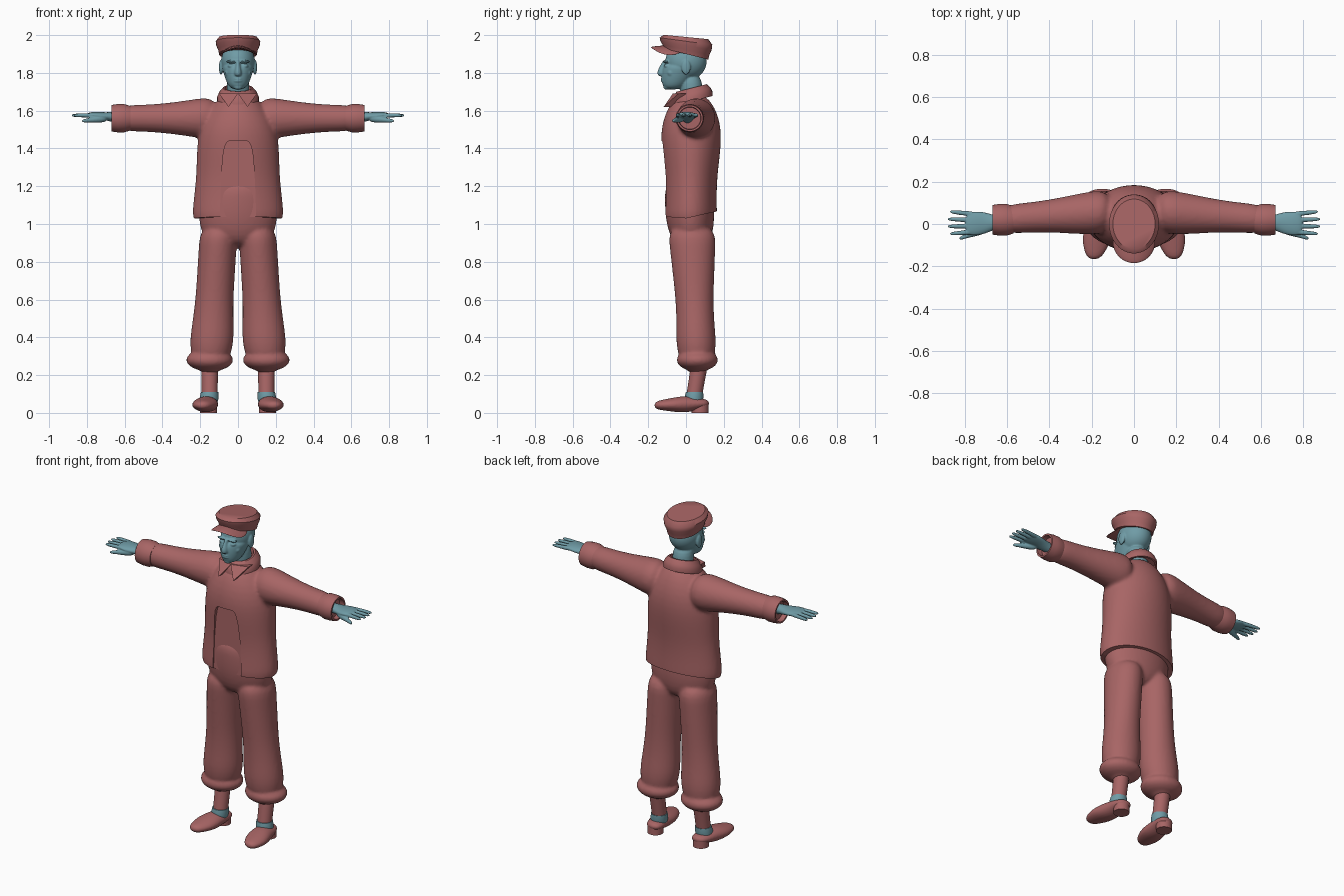
import bpy, bmesh
from math import cos, sin, tau
from mathutils import Matrix, Vector

if "Cube" in bpy.data.objects:
    bpy.data.objects.remove(bpy.data.objects["Cube"])


def material(name, red, green, blue):
    mat = bpy.data.materials.new(name)
    mat.use_nodes = True
    colour = (red, green, blue, 1)
    mat.diffuse_color = colour
    mat.node_tree.nodes["Principled BSDF"].inputs["Base Color"].default_value = colour
    return mat


cloth = material("dusty red cloth", .39, .13, .13)
skin = material("blue grey skin", .16, .33, .38)


def bridge(bm, rows):
    """Skin neighbouring rings of points and close both ends."""
    rows = [[bm.verts.new(point) for point in row] for row in rows]
    for low, high in zip(rows, rows[1:]):
        for i in range(len(low)):
            bm.faces.new((low[i - 1], low[i], high[i], high[i - 1]))
    bm.faces.new(rows[0])
    bm.faces.new(rows[-1])


def tube(bm, start, end, wide, deep=1, sides=32):
    """Evenly spaced oval rings; deep is a ratio to the widths or its own list."""
    start, end = Vector(start), Vector(end)
    span = end - start
    main = max(range(3), key=lambda k: abs(span[k]))
    across, along = [k for k in range(3) if k != main]
    if not isinstance(deep, list):
        deep = [width * deep for width in wide]
    rows = []
    for step, (width, depth) in enumerate(zip(wide, deep)):
        centre = start + span * step / (len(wide) - 1)
        row = []
        for i in range(sides):
            point = centre.copy()
            point[across] += width * cos(tau * i / sides)
            point[along] += depth * sin(tau * i / sides)
            row.append(point)
        rows.append(row)
    bridge(bm, rows)


def prism(bm, outline, axis, start, end):
    """Straight extrusion of an outline along the x or y axis."""
    bridge(bm, [[(p, d, q) if axis == "y" else (d, p, q) for p, q in outline]
                for d in (start, end)])


def blob(bm, centre, radii):
    matrix = Matrix.Translation(centre) @ Matrix.Diagonal((*radii, 1))
    bmesh.ops.create_uvsphere(bm, u_segments=32, v_segments=16, radius=1, matrix=matrix)


def mirror(bm):
    geometry = bm.verts[:] + bm.edges[:] + bm.faces[:]
    copy = bmesh.ops.duplicate(bm, geom=geometry)["geom"]
    for item in copy:
        if isinstance(item, bmesh.types.BMVert):
            item.co.x = -item.co.x


def hollow_ends(bm):
    """Sink the end faces so that a rim is left around them."""
    bmesh.ops.recalc_face_normals(bm, faces=bm.faces)
    ends = [face for face in bm.faces if len(face.verts) > 4]
    bmesh.ops.inset_individual(bm, faces=ends, thickness=.01)
    bmesh.ops.inset_individual(bm, faces=ends, thickness=.002, depth=-.03)


def make(name, bm, mat, voxel=0, cutters=()):
    """Create the object; a voxel size fuses its pieces into one soft skin."""
    bmesh.ops.recalc_face_normals(bm, faces=bm.faces)
    mesh = bpy.data.meshes.new(name)
    bm.to_mesh(mesh)
    bm.free()
    obj = bpy.data.objects.new(name, mesh)
    bpy.context.collection.objects.link(obj)
    if voxel:
        obj.modifiers.new("round", "SUBSURF").levels = 2
        fuse = obj.modifiers.new("fuse", "REMESH")
        fuse.mode = "VOXEL"
        fuse.voxel_size = voxel
        relax = obj.modifiers.new("relax", "SMOOTH")
        relax.factor = .5
        relax.iterations = 4
    for cutter in cutters:
        cutter.hide_render = True
        cut = obj.modifiers.new("cut", "BOOLEAN")
        cut.operation, cut.solver, cut.object = "DIFFERENCE", "EXACT", cutter
    bpy.context.view_layer.update()
    graph = bpy.context.evaluated_depsgraph_get()
    final = bpy.data.meshes.new_from_object(obj.evaluated_get(graph))
    obj.modifiers.clear()
    obj.data = final
    final.materials.clear()
    final.materials.append(mat)
    final.polygons.foreach_set("material_index", [0] * len(final.polygons))
    for cutter in cutters:
        bpy.data.objects.remove(cutter)
    bpy.ops.object.select_all(action="DESELECT")
    obj.select_set(True)
    bpy.context.view_layer.objects.active = obj
    bpy.ops.object.shade_smooth_by_angle(angle=.75)
    return obj


# Trousers: two legs with gathered bottoms, fused with the hips
bm = bmesh.new()
tube(bm, (.15, .06, .2), (.1, .03, 1), [.06, .12, .11, .1, .1, .1, .1],
     [.06, .11, .1, .1, .11, .12, .13])
blob(bm, (.15, .06, .28), (.125, .11, .06))
mirror(bm)
tube(bm, (0, .03, .87), (0, .01, 1.25), [.16, .21, .21, .18], [.09, .13, .13, .12])
make("trousers", bm, cloth, voxel=.01)

# Jacket: torso and sleeves fused, with an arched front opening and a sloping hem
bm = bmesh.new()
steps = [i / 10 for i in range(-10, 11)]
prism(bm, [(t / 10, 1.44 - t ** 8 / 2) for t in steps], "y", -.4, -.1)
arch = make("arch_cutter", bm, cloth)
bm = bmesh.new()
prism(bm, [(-.4, 1.06), (0, 1.03), (.4, 1.12), (.4, .8), (-.4, .8)], "x", -.5, .5)
hem = make("hem_cutter", bm, cloth)

bm = bmesh.new()
tube(bm, (.1, .06, 1.56), (.64, .02, 1.56), [.11, .1, .08, .07, .07],
     [.12, .1, .08, .07, .07])
mirror(bm)
tube(bm, (0, .02, .95), (0, .03, 1.7), [.25, .24, .22, .22, .2, .08],
     [.15, .14, .14, .16, .16, .08])
make("jacket", bm, cloth, voxel=.011, cutters=(arch, hem))

# Turned-up cuffs
bm = bmesh.new()
tube(bm, (.57, .02, 1.56), (.67, .02, 1.56), [.065, .075, .075, .07])
hollow_ends(bm)
mirror(bm)
make("cuffs", bm, cloth)

# Collar band, higher at the nape, with two pointed tips in front
bm = bmesh.new()
tube(bm, (0, .03, 1.65), (0, .03, 1.72), [.11, .11, .1, .08])
hollow_ends(bm)
for v in bm.verts:
    v.co.z += (v.co.y - .03) / 4
make("collar", bm, cloth)

bm = bmesh.new()
prism(bm, [(0, 1.69), (.1, 1.69), (.05, 1.62)], "y", -.02, .02)
for v in bm.verts:
    v.co.y += .8 * (v.co.z - 1.69) - .05 + 3 * v.co.x ** 2
mirror(bm)
make("collar_tips", bm, cloth)

# Head: skull, jaw, neck, nose, lips, brows, eyelids, cheeks and ears fused
bm = bmesh.new()
blob(bm, (0, 0, 1.86), (.09, .11, .1))
tube(bm, (0, -.07, 1.71), (0, -.01, 1.86), [.04, .065, .08, .09], [.05, .08, .1, .11])
tube(bm, (0, .04, 1.6), (0, .02, 1.8), [.06, .06, .06])
tube(bm, (0, -.13, 1.78), (0, -.11, 1.87), [.02, .02, .01, .01], [.02, .03, .02, .01])
for height in (1.757, 1.769):
    blob(bm, (0, -.12, height), (.024, .014, .006))
blob(bm, (0, -.1, 1.725), (.025, .02, .015))
for side in (-1, 1):
    blob(bm, (side * .035, -.1, 1.837), (.02, .017, .011))
    blob(bm, (side * .035, -.107, 1.86), (.03, .015, .007))
    blob(bm, (side * .05, -.08, 1.8), (.02, .02, .02))
    blob(bm, (side * .09, 0, 1.83), (.011, .025, .04))
make("head", bm, skin, voxel=.0045)

# Flat cap leaning back, and its arched peak
bm = bmesh.new()
tube(bm, (0, 0, 1.9), (0, 0, 1.99), [.1, .105, .115, .118, .1], 1.18, sides=48)
for v in bm.verts:
    v.co.z -= v.co.y * (.25 - 1.7 * (v.co.z - 1.9))
make("cap", bm, cloth)

bm = bmesh.new()
blob(bm, (0, -.085, 1.935), (.1, .1, .01))
for v in bm.verts:
    v.co.z -= 4 * v.co.x ** 2
make("cap_peak", bm, cloth)

# Hands: wrist and palm, four spread fingers and a lower thumb
bm = bmesh.new()
tube(bm, (.6, .01, 1.56), (.8, 0, 1.58), [.03, .03, .05, .06, .05],
     [.03, .03, .02, .02, .01])
for finger in range(4):
    y = .045 - .027 * finger
    reach = .89 - .01 * abs(finger - 1.5)
    tube(bm, (.74, y, 1.575), (reach, y * 1.3, 1.575), [.012, .012, .011, .008], sides=12)
tube(bm, (.69, -.02, 1.56), (.83, -.07, 1.545), [.02, .02, .012, .01], sides=12)
mirror(bm)
make("hands", bm, skin, voxel=.004)

# Socks above bare ankles
bm = bmesh.new()
tube(bm, (.15, .045, .1), (.15, .07, .25), [.042, .043, .045])
mirror(bm)
make("socks", bm, cloth)

bm = bmesh.new()
tube(bm, (.155, .04, .05), (.15, .045, .11), [.045, .05, .046])
mirror(bm)
make("ankles", bm, skin)

# Clogs turned slightly outwards, with heel blocks
bm = bmesh.new()
tube(bm, (.19, -.17, .04), (.15, .125, .05), [.03, .06, .07, .06, .055, .04],
     [.02, .03, .04, .045, .03, .02])
mirror(bm)
make("clogs", bm, cloth, voxel=.006)

bm = bmesh.new()
tube(bm, (.155, .075, 0), (.155, .075, .05), [.045, .045])
mirror(bm)
make("clog_heels", bm, cloth)
